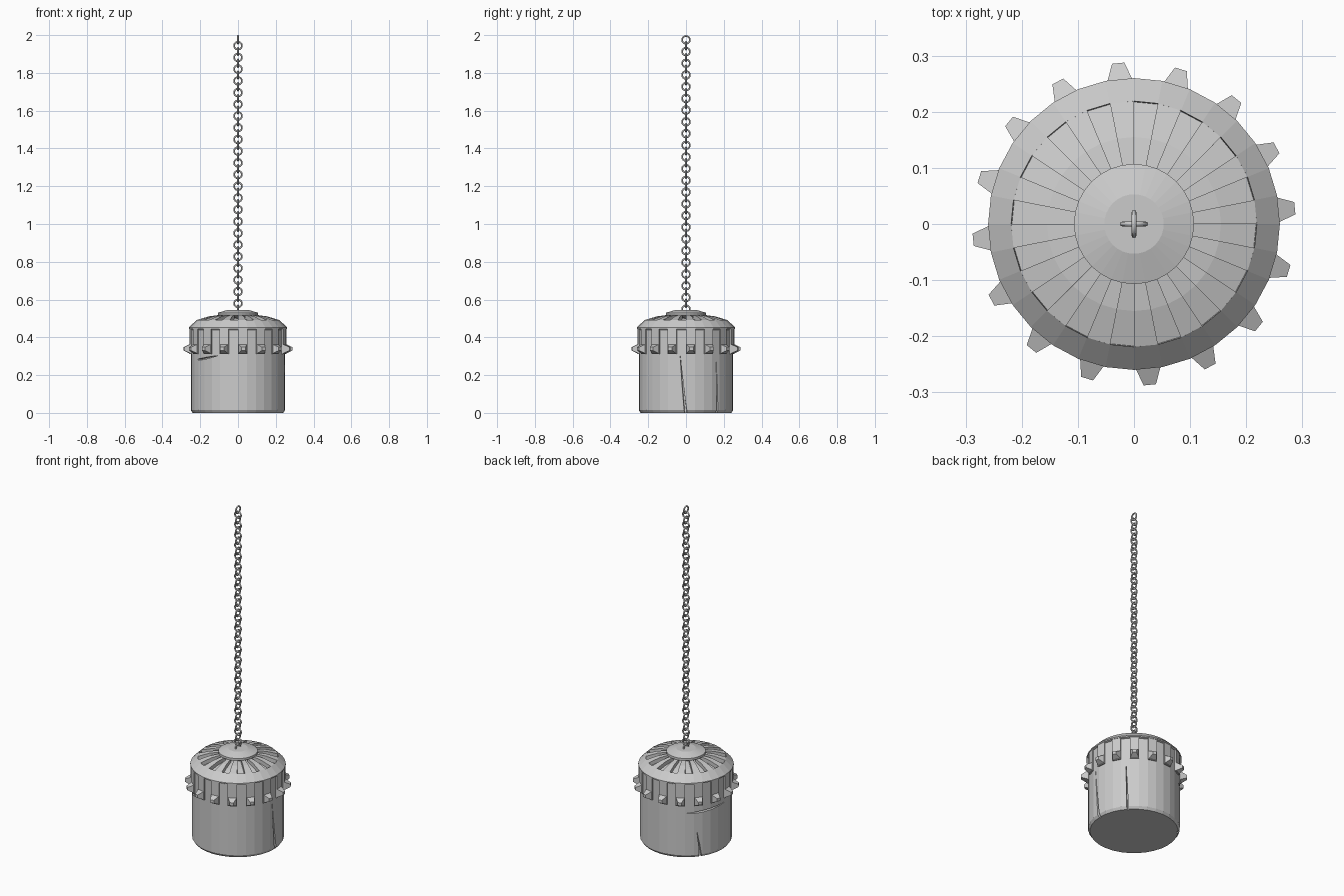
import bpy, bmesh
from math import sin, cos, pi, radians, hypot

if "Cube" in bpy.data.objects:
    bpy.data.objects.remove(bpy.data.objects["Cube"])

N = 32
STEP = 2 * pi / N


def finish(bm, name):
    bmesh.ops.remove_doubles(bm, verts=bm.verts, dist=1e-5)
    bmesh.ops.recalc_face_normals(bm, faces=bm.faces)
    me = bpy.data.meshes.new(name)
    bm.to_mesh(me)
    bm.free()
    ob = bpy.data.objects.new(name, me)
    bpy.context.collection.objects.link(ob)
    return ob


def polar(r, a, z):
    return (r * cos(a), r * sin(a), z)


def face(bm, verts):
    bm.faces.new(verts)


def sweep(bm, prof, a0=0.0, a1=2 * pi, n=N, loop=False):
    """Turn an (r, z) profile from a0 to a1; a partial turn gets end caps."""
    full = a1 - a0 > 2 * pi - 1e-4
    rings = []
    for i in range(n if full else n + 1):
        a = a0 + (a1 - a0) * i / n
        rings.append([bm.verts.new(polar(r, a, z)) for r, z in prof])
    m = len(prof)
    for i in range(n):
        p, q = rings[i], rings[(i + 1) % len(rings)]
        for j in range(m if loop else m - 1):
            k = (j + 1) % m
            if prof[j][0] == 0:
                face(bm, (p[j], q[k], p[k]))
            elif prof[k][0] == 0:
                face(bm, (p[j], q[j], p[k]))
            else:
                face(bm, (p[j], q[j], q[k], p[k]))
    if not full:
        face(bm, rings[0])
        face(bm, rings[-1])


def loft(bm, sections):
    """Join matching closed sections and cap both ends."""
    rows = [[bm.verts.new(c) for c in s] for s in sections]
    m = len(rows[0])
    for p, q in zip(rows, rows[1:]):
        for j in range(m):
            face(bm, (p[j], p[(j + 1) % m], q[(j + 1) % m], q[j]))
    face(bm, rows[0])
    face(bm, rows[-1])


# Closed drum with recessed shoulder
bm = bmesh.new()
sweep(bm, [(0, 0), (.24, 0), (.25, .015), (.25, .44), (.22, .468),
           (.155, .488), (.09, .5), (0, .5)])
# merging the pole vertices closes the drum
body = finish(bm, "lantern_body")

# Rim ring around the shoulder
bm = bmesh.new()
sweep(bm, [(.245, .44), (.26, .445), (.26, .452), (.219, .492), (.217, .46)], loop=True)
finish(bm, "shoulder_rim")

# Ribs: one wedge on the lid and one on the wall
lid, wall, studs = bmesh.new(), bmesh.new(), bmesh.new()
for i in range(16):
    a = 2 * i * STEP
    sweep(lid, [(.22, .46), (.22, .491), (.155, .511), (.095, .519), (.095, .49)],
          a, a + STEP, 1, True)
    sweep(wall, [(.24, .312), (.258, .312), (.258, .447), (.24, .447)],
          a, a + STEP, 1, True)
    # Blunt stud at the foot of each wall rib
    c = a + STEP / 2
    quads = []
    for r, w, z0, z1 in ((.25, .025, .312, .366), (.288, .011, .330, .348)):
        quads.append([(r * cos(c) - s * w * sin(c), r * sin(c) + s * w * cos(c), z)
                      for s, z in ((-1, z0), (1, z0), (1, z1), (-1, z1))])
    loft(studs, quads)
finish(lid, "lid_ribs")
finish(wall, "wall_ribs")
finish(studs, "studs")

# Raised centre cap
bm = bmesh.new()
sweep(bm, [(0, .5), (.1, .512), (.107, .517), (.107, .53), (.053, .546), (0, .546)])
finish(bm, "top_cap")

# Cracks cut in the drum: (angle in degrees, height, half width)
cracks = [
    [(-7, .30, .001), (-4, .15, .005), (0, -.01, .011)],
    [(40, .27, .001), (41, .15, .004), (42, -.01, .007)],
    [(139, .15, .001), (142, .07, .005), (144, -.01, .011)],
    [(126, .268, .001), (140, .27, .006), (155, .275, .006), (170, .28, .004), (184, .284, .001)],
    [(212, .283, .003), (224, .287, .007), (234, .295, .004), (244, .302, .001)],
]
bm = bmesh.new()
for path in cracks:
    (a0, z0, _), (a1, z1, _) = path[0], path[-1]
    du, dz = radians(a1 - a0) * .25, z1 - z0
    length = hypot(du, dz)
    nu, nz = -dz / length / .25, du / length
    loft(bm, [[polar(r, radians(a) + s * w * nu, z + s * w * nz)
               for r, s in ((.232, -.5), (.27, -1), (.27, 1), (.232, .5))]
              for a, z, w in path])
cutter = finish(bm, "crack_cutter")
cutter.hide_render = True
cutter.hide_set(True)
mod = body.modifiers.new("cracks", 'BOOLEAN')
mod.operation = 'DIFFERENCE'
mod.solver = 'EXACT'
mod.object = cutter

# Hanging chain of alternating round links
bm = bmesh.new()
for k in range(47):
    zc = 1.975 - .031 * k
    rows = []
    for i in range(16):
        t = 2 * pi * i / 16
        row = []
        for j in range(8):
            p = 2 * pi * j / 8
            r, h = .0205 + .0045 * cos(p), .0045 * sin(p)
            xy = (h, r * cos(t)) if k % 2 == 0 else (r * cos(t), h)
            row.append(bm.verts.new((*xy, zc + r * sin(t))))
        rows.append(row)
    for i in range(16):
        p, q = rows[i], rows[(i + 1) % 16]
        for j in range(8):
            face(bm, (p[j], q[j], q[(j + 1) % 8], p[(j + 1) % 8]))
chain = finish(bm, "chain")
chain.data.shade_smooth()
